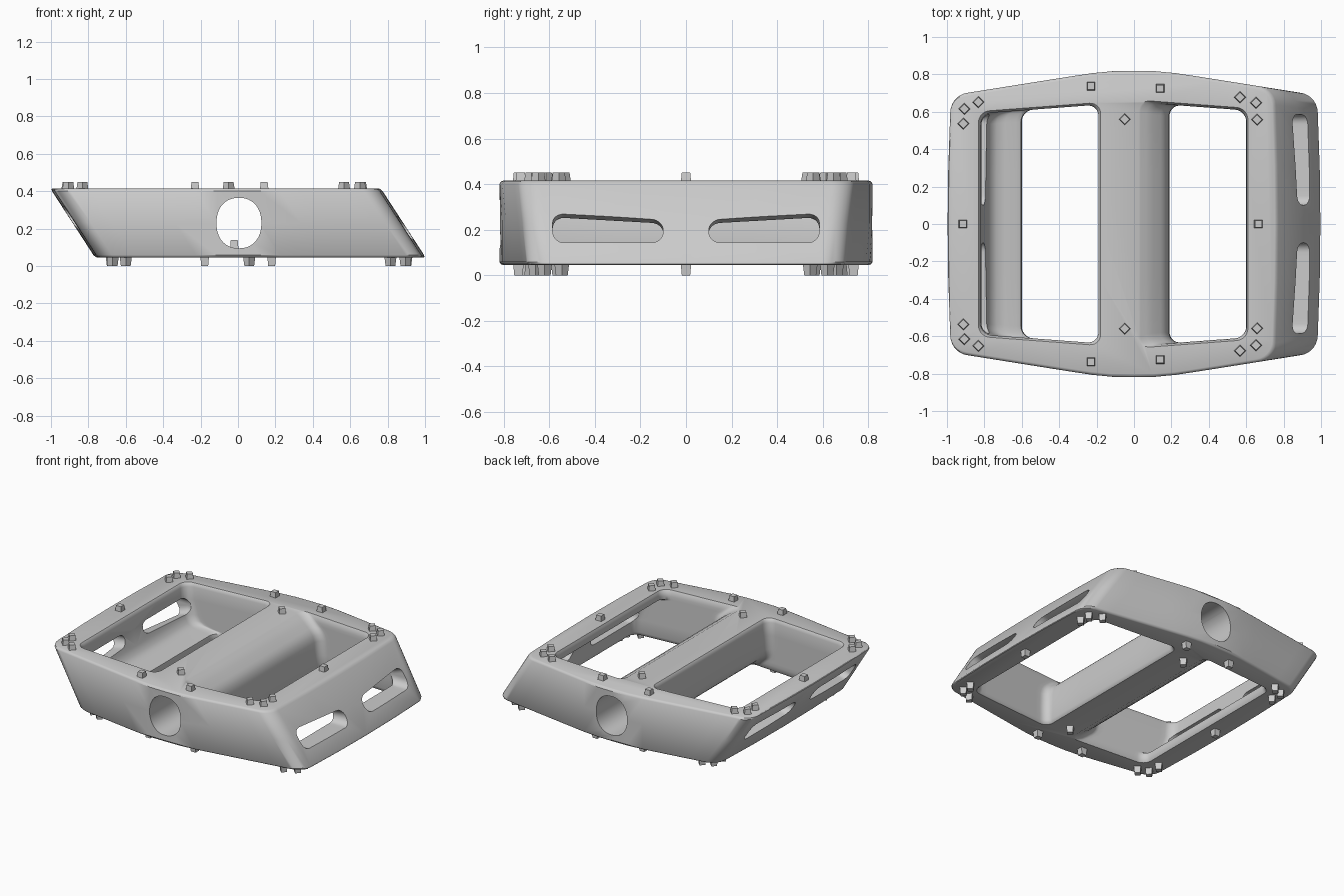
import bpy, bmesh, math
from math import sin, cos, pi

if "Cube" in bpy.data.objects:
    bpy.data.objects.remove(bpy.data.objects["Cube"])

ZB, ZT = 0.045, 0.415          # bottom and top faces of the body
ZSUM = ZB + ZT                 # half-turn symmetry: (x, z) -> (-x, ZSUM - z)


def rounded_loop(lo, hi, r, half, bow=0.0, n_edge=14, n_arc=7):
    """Rounded outline: u runs lo..hi, half-width is half(u). Returns (u, w)."""
    us = [(lo + r - r * cos(a), sin(a)) for a in [i * pi / 2 / n_arc for i in range(1, n_arc)]]
    us += [(lo + r + (hi - lo - 2 * r) * i / n_edge, 1.0) for i in range(n_edge + 1)]
    us += [(hi - r + r * sin(a), cos(a)) for a in [i * pi / 2 / n_arc for i in range(1, n_arc)]]
    side = []
    for u, s in us:
        h = half(u)
        side.append((u, h - min(r, h) * (1 - s)))
    # straight ends, slightly bowed outward at the middle
    rl = half(lo) - min(r, half(lo))
    rh = half(hi) - min(r, half(hi))
    end_hi = [(hi + bow * (1 - k * k), rh * k) for k in (1, .5, 0, -.5, -1)]
    end_lo = [(lo - bow * (1 - k * k), rl * k) for k in (-1, -.5, 0, .5, 1)]
    return side + end_hi + [(u, -w) for u, w in reversed(side)] + end_lo


def loft(name, rings):
    """Skin a stack of equal-length rings and cap both ends."""
    bm = bmesh.new()
    vs = [[bm.verts.new(p) for p in ring] for ring in rings]
    n = len(vs[0])
    for a, b in zip(vs, vs[1:]):
        for i in range(n):
            j = (i + 1) % n
            bm.faces.new((a[i], a[j], b[j], b[i]))
    bm.faces.new(vs[0])
    bm.faces.new(vs[-1])
    bmesh.ops.recalc_face_normals(bm, faces=bm.faces)
    me = bpy.data.meshes.new(name)
    bm.to_mesh(me)
    bm.free()
    ob = bpy.data.objects.new(name, me)
    bpy.context.collection.objects.link(ob)
    return ob


def half_turn(rings):
    return [[(-x, y, ZSUM - z) for x, y, z in ring] for ring in rings]


# Pedal body: slanted block with crowned sides
def body_half(x, inset=0.0):
    d = abs(x) - 0.15
    return 0.82 - inset - 0.16 * 0.5 * (d + math.sqrt(d * d + 0.004))


rings = []
for z, inset in ((ZB, .016), (ZB + .004, .007), (ZB + .014, 0), (0.23, 0),
                 (ZT - .014, 0), (ZT - .004, .007), (ZT, .016)):
    t = (z - ZB) / (ZT - ZB)
    lo, hi = -0.75 - 0.24 * t + inset * .7, 0.99 - 0.24 * t - inset * .7
    rings.append([(x, y, z) for x, y in
                  rounded_loop(lo, hi, 0.085, lambda x: body_half(x, inset), 0.014)])
body = loft("pedal_body", rings)
cutters = []

# Foot openings on both sides of the axle bar: z, left x, right x, flare
levels = [(.50, -.85, -.165, .03), (.418, -.835, -.176, .014), (.408, -.826, -.184, .006),
          (.39, -.82, -.19, 0), (.30, -.815, -.19, 0), (.20, -.785, -.187, 0),
          (.16, -.765, -.175, 0), (.138, -.735, -.16, 0), (.125, -.69, -.148, 0),
          (.118, -.63, -.14, 0), (.108, -.605, -.128, 0), (.085, -.6, -.1, 0),
          (.062, -.602, -.065, .004), (.05, -.607, -.035, .01), (.03, -.615, 0.0, .02)]
rings = [[(x, y, z) for x, y in
          rounded_loop(lo, hi, 0.06, lambda x: 0.652 + f - 0.075 * abs(x))]
         for z, lo, hi, f in levels]
cutters += [loft("opening_cutter_left", rings),
            loft("opening_cutter_right", half_turn(rings))]

# Axle bore through the middle bar
bore = []
for y in (-1, 1):
    ring = []
    for i in range(48):
        a = 2 * pi * i / 48
        c, s = cos(a), sin(a)
        ring.append((0.005 + 0.12 * math.copysign(abs(c) ** .9, c), y,
                     0.23 + 0.135 * math.copysign(abs(s) ** .9, s)))
    bore.append(ring)
cutters.append(loft("bore_cutter", bore))

# Tapered slots through the slanted end walls
for sy in (-1, 1):
    rings = []
    for x, h0, h1 in ((0.70, .042, .054), (0.80, .042, .056), (0.88, .05, .07), (1.1, .07, .11)):
        half = lambda u: h0 + (h1 - h0) * (u - 0.1) / 0.485
        rings.append([(x, sy * u, 0.143 + half(u) + w)
                      for u, w in rounded_loop(0.1, 0.585, 0.05, half)])
    cutters += [loft("slot_cutter", rings), loft("slot_cutter", half_turn(rings))]

bpy.context.view_layer.objects.active = body
for c in cutters:
    c.hide_render = True
    m = body.modifiers.new("cut", 'BOOLEAN')
    m.operation = 'DIFFERENCE'
    m.solver = 'EXACT'
    m.object = c
    bpy.ops.object.modifier_apply(modifier=m.name)
for c in cutters:
    bpy.data.objects.remove(c, do_unlink=True)
bpy.ops.object.select_all(action='DESELECT')
body.select_set(True)
bpy.ops.object.shade_smooth_by_angle(angle=math.radians(35))


# Grip pins: small tapered square studs
def pin(x, y, z0, z1, turned):
    rings = []
    for z, s in ((z0, .033), (z1, .026)):
        a0 = 0 if turned else pi / 4
        rings.append([(x + s * cos(a0 + k * pi / 2), y + s * sin(a0 + k * pi / 2), z)
                      for k in range(4)])
    loft("grip_pin", rings)


top_pins = [(-.907, .615, 1), (-.912, .537, 1), (-.832, .652, 1), (-.23, .737, 0),
            (.14, .725, 0), (.567, .678, 1), (.652, .648, 1), (.658, .558, 1), (-.05, .56, 1)]
bottom_pins = [(.895, .62, 1), (.9, .545, 1), (.815, .66, 1), (.18, .735, 0),
               (-.178, .725, 0), (-.6, .68, 1), (-.67, .65, 1), (-.675, .56, 1), (.06, .56, 1)]
for sy in (-1, 1):
    for x, y, turned in top_pins:
        pin(x, sy * y, ZT - .01, 0.45, turned)
    for x, y, turned in bottom_pins:
        pin(x, sy * y, ZB + .01, 0.0, turned)
for x in (-.915, .665):
    pin(x, 0, ZT - .01, 0.45, 0)
for x in (.9, -.675):
    pin(x, 0, ZB + .01, 0.0, 0)
# Stud showing inside the bore
pin(-.02, 0.0, 0.085, 0.14, 0)
